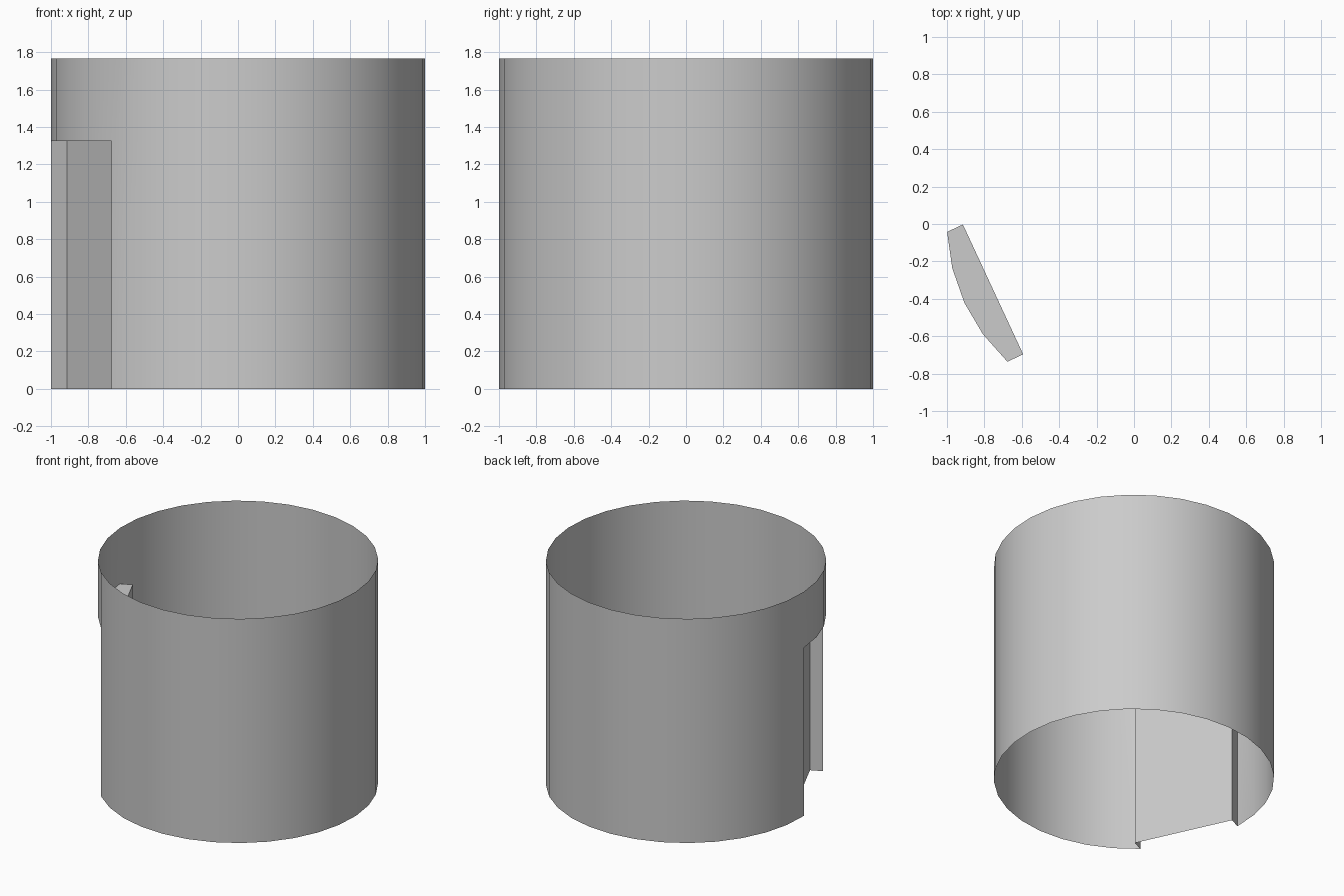
import bpy, bmesh
from math import cos, sin, radians

if "Cube" in bpy.data.objects:
    bpy.data.objects.remove(bpy.data.objects["Cube"])

SIDES, R, TOP = 32, 1.0, 1.765
OFFSET = radians(2.4)
DOOR_TOP, DEPTH = 1.325, 0.093
FIRST, COUNT = 16, 4              # wall facets removed for the doorway
STEP = radians(360 / SIDES)


def ring_point(i):
    a = OFFSET + i * STEP
    return R * cos(a), R * sin(a)


bm = bmesh.new()


def ring(z):
    return [bm.verts.new((*ring_point(i), z)) for i in range(SIDES)]


# Thin cylindrical wall, open above and below, with a doorway gap
low, mid, high = ring(0), ring(DOOR_TOP), ring(TOP)
for i in range(SIDES):
    j = (i + 1) % SIDES
    bm.faces.new((mid[i], mid[j], high[j], high[i]))
    if not FIRST <= i < FIRST + COUNT:
        bm.faces.new((low[i], low[j], mid[j], mid[i]))

# Recess: two jambs, flat back panel and ceiling
middle = OFFSET + (FIRST + COUNT / 2) * STEP
dx, dy = -DEPTH * cos(middle), -DEPTH * sin(middle)
a, b = FIRST, FIRST + COUNT


def inner(v):
    return bm.verts.new((v.co.x + dx, v.co.y + dy, v.co.z))


a0, a1, b0, b1 = inner(low[a]), inner(mid[a]), inner(low[b]), inner(mid[b])
bm.faces.new((low[a], a0, a1, mid[a])).normal_update()
bm.faces.new((a0, b0, b1, a1))
bm.faces.new((b0, low[b], mid[b], b1))
bm.faces.new([a1, b1] + [mid[i] for i in range(b, a - 1, -1)])
bm.normal_update()

mesh = bpy.data.meshes.new("tower_wall")
bm.to_mesh(mesh)
bm.free()
tower = bpy.data.objects.new("tower_wall", mesh)
bpy.context.collection.objects.link(tower)
bpy.context.view_layer.objects.active = tower
tower.select_set(True)
bpy.ops.object.shade_smooth_by_angle(angle=radians(30))
